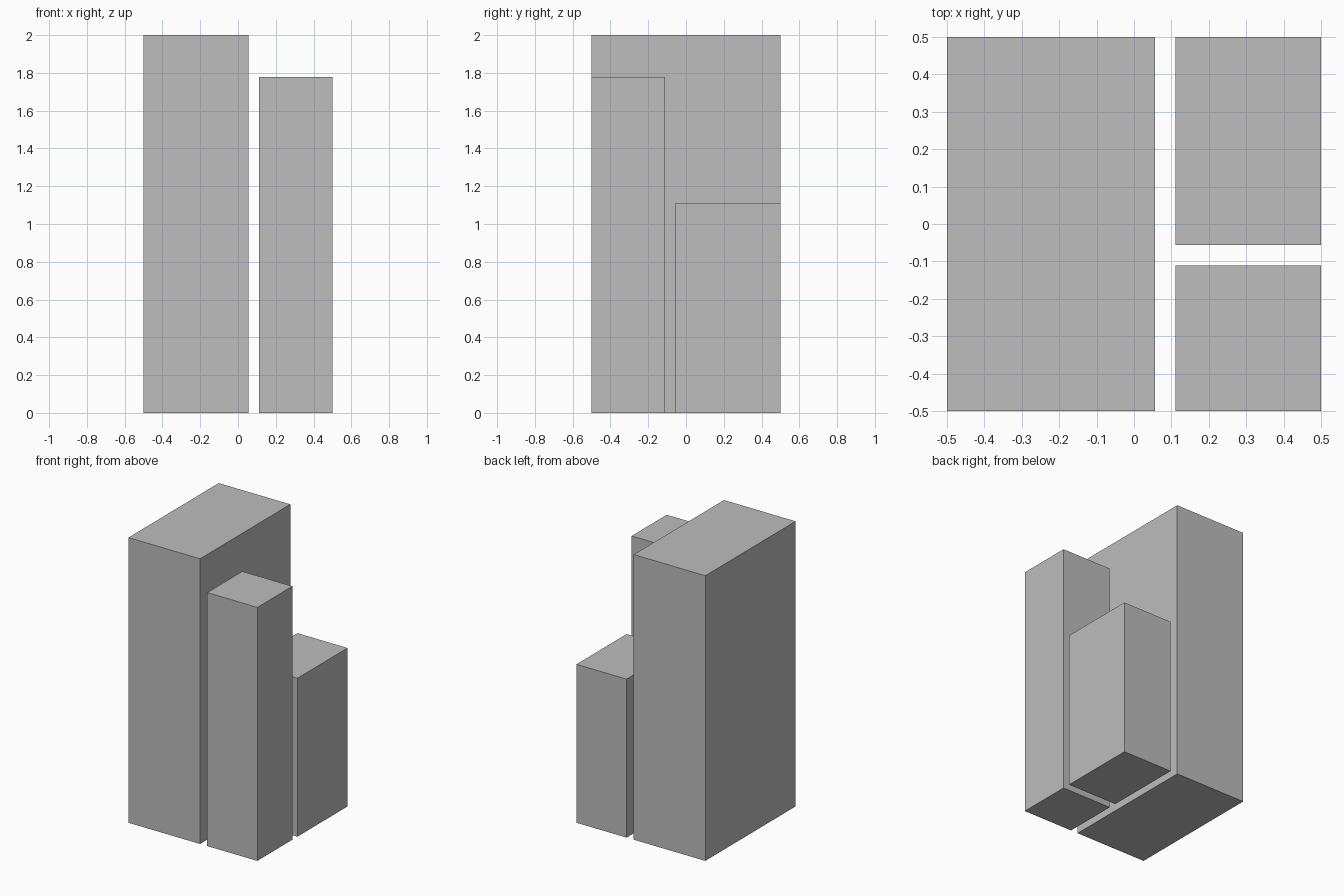
import bpy

if "Cube" in bpy.data.objects:
    bpy.data.objects.remove(bpy.data.objects["Cube"])

grey = bpy.data.materials.new("concrete_grey")
grey.diffuse_color = (0.51, 0.51, 0.51, 1)
grey.use_nodes = True
grey.node_tree.nodes["Principled BSDF"].inputs["Base Color"].default_value = grey.diffuse_color


def block(name, x0, x1, y0, y1, height):
    """Box standing on the ground between the given limits."""
    bpy.ops.mesh.primitive_cube_add(
        size=1, location=((x0 + x1) / 2, (y0 + y1) / 2, height / 2))
    ob = bpy.context.object
    ob.name = name
    ob.scale = (x1 - x0, y1 - y0, height)
    bpy.ops.object.transform_apply(location=False, rotation=False, scale=True)
    ob.data.materials.append(grey)
    return ob


U = 1 / 18  # width of the gap between towers

# Tall slab along the left side
block("main_tower", -0.5, U, -0.5, 0.5, 2.0)
# Slim tower at the front right
block("front_tower", 2 * U, 0.5, -0.5, -2 * U, 32 * U)
# Low block at the back right
block("rear_block", 2 * U, 0.5, -U, 0.5, 20 * U)
